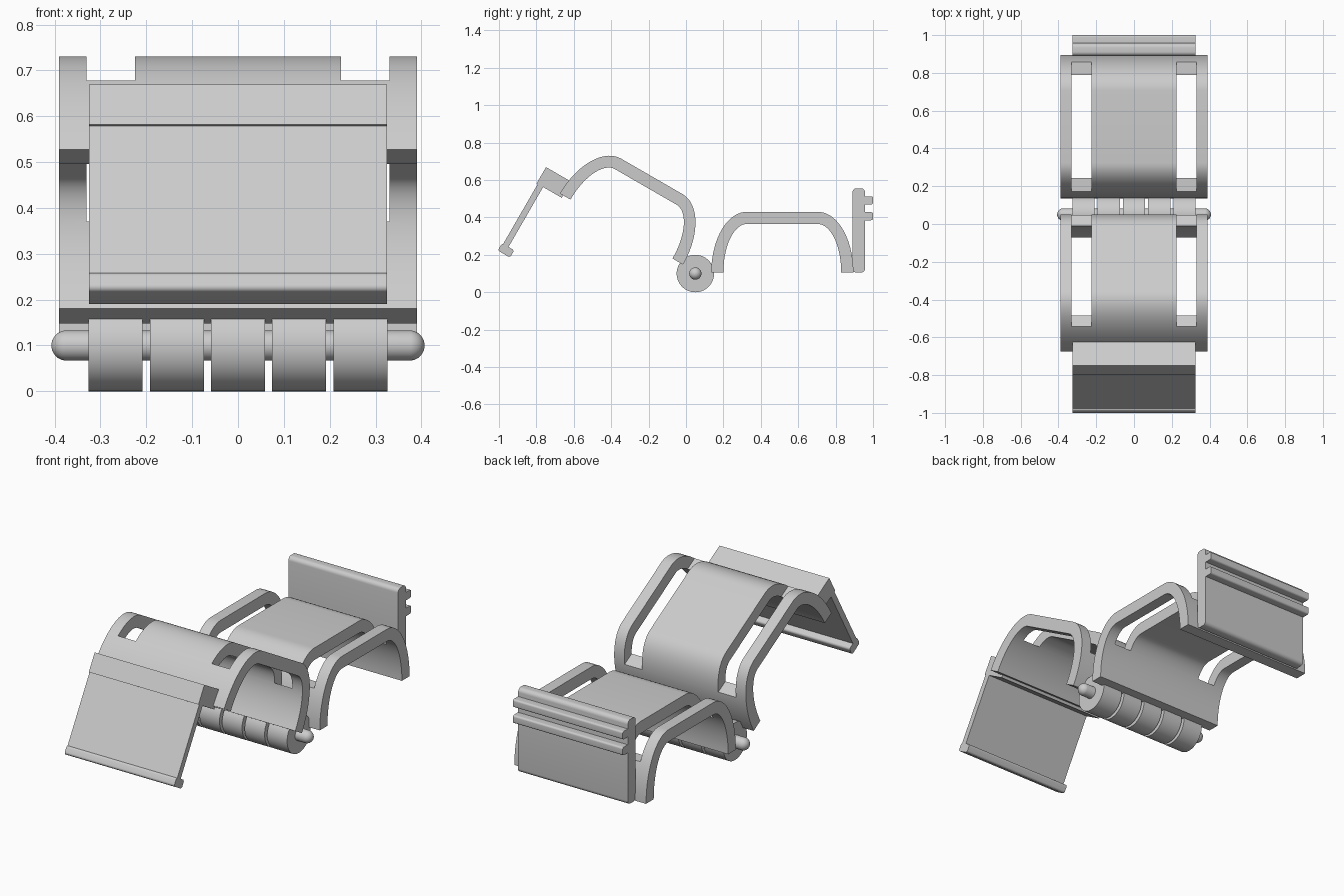
import bpy
import bmesh
from math import sin, cos, pi, radians
from mathutils import Matrix

cube = bpy.data.objects.get("Cube")
if cube:
    bpy.data.objects.remove(cube, do_unlink=True)

# One plain grey material
grey = bpy.data.materials.new("light_grey")
grey.use_nodes = True
GREY = (0.6, 0.6, 0.6, 1)
grey.diffuse_color = GREY
grey.node_tree.nodes["Principled BSDF"].inputs["Base Color"].default_value = GREY

TILT = radians(-30)
FRONT = (0, -0.345, 0.338)
BACK = (0, 0.515, 0.105)
HINGE = (0, 0.05, 0.1)
HALF_WIDTH = 0.325


def finish(name, bm, location=(0, 0, 0), tilt=0):
    bmesh.ops.recalc_face_normals(bm, faces=bm.faces)
    mesh = bpy.data.meshes.new(name)
    bm.to_mesh(mesh)
    bm.free()
    mesh.materials.append(grey)
    obj = bpy.data.objects.new(name, mesh)
    bpy.context.collection.objects.link(obj)
    obj.location = location
    obj.rotation_euler.x = tilt
    return obj


def activate(obj):
    bpy.ops.object.select_all(action='DESELECT')
    obj.select_set(True)
    bpy.context.view_layer.objects.active = obj


def smooth(obj):
    activate(obj)
    bpy.ops.object.shade_smooth_by_angle(angle=radians(30))


def extrude(name, profile, x0, x1, location=(0, 0, 0), tilt=0):
    """Extrude a (y, z) outline along x."""
    bm = bmesh.new()
    face = bm.faces.new([bm.verts.new((x0, y, z)) for y, z in profile])
    moved = bmesh.ops.extrude_face_region(bm, geom=[face])["geom"]
    bmesh.ops.translate(bm, vec=(x1 - x0, 0, 0),
                        verts=[v for v in moved if isinstance(v, bmesh.types.BMVert)])
    return finish(name, bm, location, tilt)


def rounded(y0, y1, z0, z1, r, steps=6):
    """Rectangle outline with rounded corners."""
    corners = [(y1 - r, z1 - r), (y0 + r, z1 - r), (y0 + r, z0 + r), (y1 - r, z0 + r)]
    return [(cy + r * cos((k + i / steps) * pi / 2), cz + r * sin((k + i / steps) * pi / 2))
            for k, (cy, cz) in enumerate(corners) for i in range(steps + 1)]


def box(y0, y1, z0, z1):
    return [(y0, z0), (y1, z0), (y1, z1), (y0, z1)]


def arch_line(ry, rz, flat=0.19, steps=18):
    """Flat-topped arch line with elliptical shoulders."""
    right = [(flat + ry * cos(i / steps * pi / 2), rz * sin(i / steps * pi / 2))
             for i in range(steps + 1)]
    return right + [(-y, z) for y, z in reversed(right)]


def arch(name, location, tilt):
    outline = arch_line(0.19, 0.325) + arch_line(0.125, 0.26)[::-1]
    obj = extrude(name, outline, -0.39, 0.39, location, tilt)
    # Long open slot beside each rail
    for x0, x1 in ((-0.33, -0.225), (0.225, 0.33)):
        cutter = extrude("slot_cutter", box(-0.5, 0.5, 0.195, 0.5), x0, x1, location, tilt)
        cutter.hide_render = True
        mod = obj.modifiers.new("slot", 'BOOLEAN')
        mod.operation = 'DIFFERENCE'
        mod.solver = 'EXACT'
        mod.object = cutter
        activate(obj)
        bpy.ops.object.modifier_apply(modifier=mod.name)
        bpy.data.objects.remove(cutter, do_unlink=True)
    smooth(obj)


# Two slotted arches
arch("back_arch", BACK, 0)
arch("front_arch", FRONT, TILT)

# Clip on the front arch: block, thin plate and lip
W = HALF_WIDTH
extrude("clip_block", box(-0.515, -0.36, -0.015, 0.085), -W, W, FRONT, TILT)
extrude("clip_plate", box(-0.508, -0.475, -0.4, 0), -W, W, FRONT, TILT)
smooth(extrude("clip_lip", rounded(-0.515, -0.44, -0.43, -0.385, 0.012), -W, W, FRONT, TILT))

# Back panel with two catch ribs
smooth(extrude("back_panel", rounded(0.89, 0.957, 0.105, 0.556, 0.022), -W, W))
for name, z in (("upper_rib", 0.47), ("lower_rib", 0.385)):
    smooth(extrude(name, rounded(0.94, 1.0, z, z + 0.043, 0.01), -W, W))

# Hinge knuckles
along_x = Matrix.Rotation(pi / 2, 4, 'Y')
for i in range(5):
    bm = bmesh.new()
    bmesh.ops.create_cone(bm, cap_ends=True, segments=64, radius1=0.1, radius2=0.1, depth=0.118,
                          matrix=Matrix.Translation(((i - 2) * 0.1335, 0, 0)) @ along_x)
    smooth(finish(f"hinge_knuckle_{i + 1}", bm, HINGE))

# Round-ended hinge pin
bm = bmesh.new()
bmesh.ops.create_uvsphere(bm, u_segments=32, v_segments=17, radius=0.033, matrix=along_x)
for v in bm.verts:
    v.co.x += 0.374 if v.co.x > 0 else -0.374
smooth(finish("hinge_pin", bm, HINGE))
